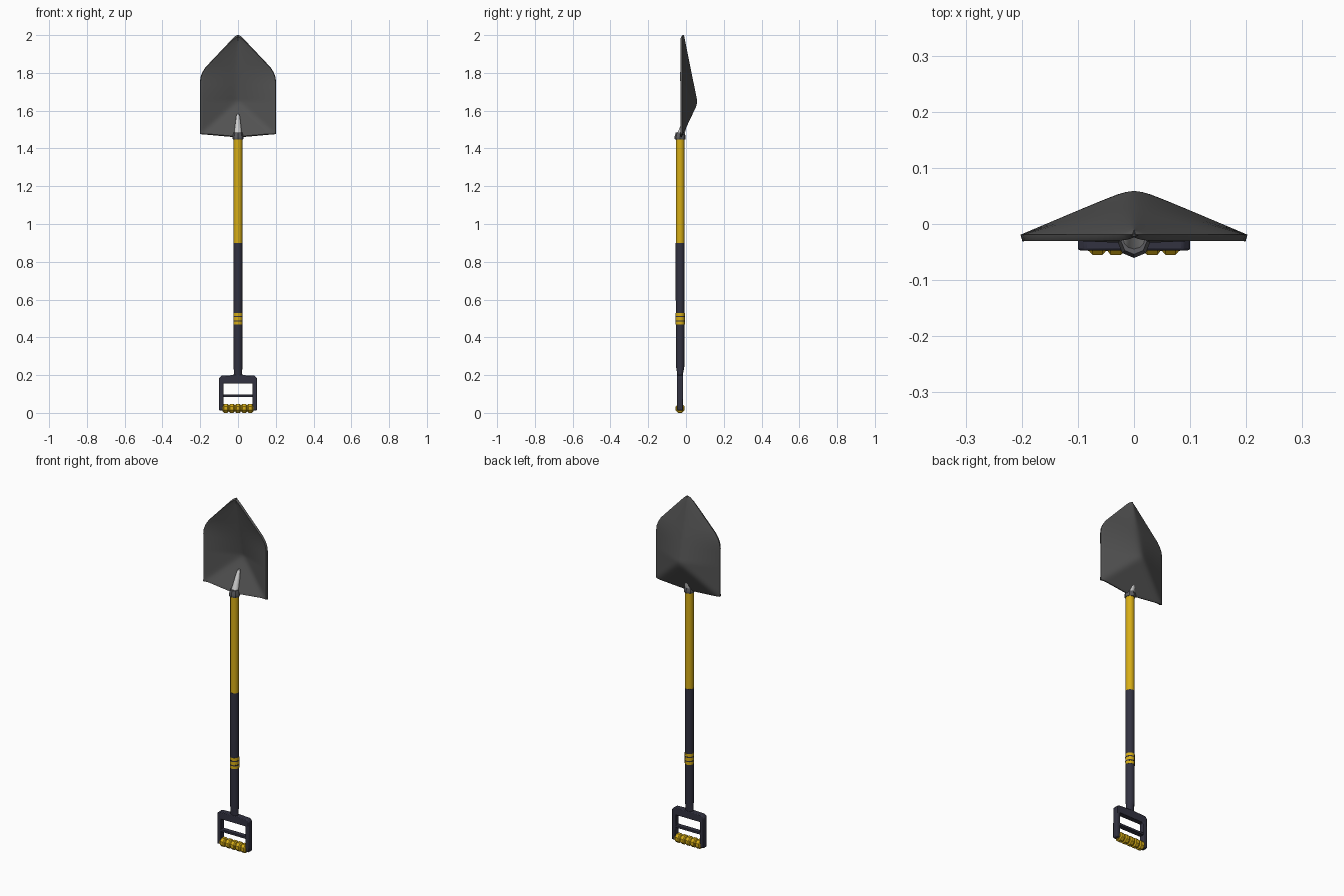
import bpy, bmesh, math
from mathutils import Vector

if "Cube" in bpy.data.objects:
    bpy.data.objects.remove(bpy.data.objects["Cube"])

AX = -0.031  # y of the shaft axis


def mat(name, r, g, b):
    m = bpy.data.materials.new(name)
    m.diffuse_color = (r, g, b, 1)
    m.use_nodes = True
    m.node_tree.nodes["Principled BSDF"].inputs["Base Color"].default_value = m.diffuse_color
    return m


YELLOW = mat("yellow", 0.68, 0.42, 0.008)
DARK = mat("dark_navy", 0.032, 0.032, 0.052)
STEEL = mat("blade_grey", 0.085, 0.085, 0.085)
LIGHT = mat("light_steel", 0.60, 0.60, 0.60)
COLLAR = mat("collar_grey", 0.11, 0.11, 0.12)


def finish(bm, name, mats, angle=35, fix=True):
    if fix:
        bmesh.ops.recalc_face_normals(bm, faces=bm.faces[:])
    me = bpy.data.meshes.new(name)
    bm.to_mesh(me)
    bm.free()
    ob = bpy.data.objects.new(name, me)
    bpy.context.collection.objects.link(ob)
    for m in mats:
        me.materials.append(m)
    bpy.ops.object.select_all(action='DESELECT')
    ob.select_set(True)
    bpy.context.view_layer.objects.active = ob
    bpy.ops.object.shade_smooth_by_angle(angle=math.radians(angle))
    return ob


def loft(name, m, rings, sides=12, axis='z', angle=35, phase=0.0):
    """Closed tube; rings are (centre, radius_a, radius_b) along z or x."""
    bm = bmesh.new()
    loops = []
    for c, ra, rb in rings:
        loop = []
        for i in range(sides):
            a = 2 * math.pi * (i + phase) / sides
            u, v = ra * math.cos(a), rb * math.sin(a)
            off = (u, v, 0) if axis == 'z' else (0, u, v)
            loop.append(bm.verts.new(Vector(c) + Vector(off)))
        loops.append(loop)
    for p, q in zip(loops, loops[1:]):
        for i in range(sides):
            j = (i + 1) % sides
            bm.faces.new((p[i], p[j], q[j], q[i]))
    bm.faces.new(loops[0])
    bm.faces.new(loops[-1])
    return finish(bm, name, [m], angle)


def extrude_outline(name, m, pts, depth, bevel):
    """Front (x, z) outline extruded in y around the shaft axis."""
    bm = bmesh.new()
    f = bm.faces.new([bm.verts.new((x, AX - depth / 2, z)) for x, z in pts])
    r = bmesh.ops.extrude_face_region(bm, geom=[f])
    vs = [v for v in r['geom'] if isinstance(v, bmesh.types.BMVert)]
    bmesh.ops.translate(bm, verts=vs, vec=(0, depth, 0))
    ob = finish(bm, name, [m], 30)
    b = ob.modifiers.new("bevel", 'BEVEL')
    b.width, b.segments, b.limit_method = bevel, 2, 'ANGLE'
    return ob


# --- shaft: dark lower half, yellow upper half
loft("lower_shaft", DARK, [((0, AX, z), a, b) for z, a, b in
     [(0.185, 0.026, 0.015), (0.21, 0.022, 0.016), (0.25, 0.023, 0.023), (0.9, 0.0235, 0.0235)]])
loft("upper_shaft", YELLOW, [((0, AX, z), 0.0228, 0.0228) for z in (0.895, 1.462)])

# --- plain yellow band with thin dark rings
loft("shaft_band", YELLOW, [((0, AX, z), 0.0245, 0.0245) for z in (0.468, 0.53)])
for n, z in enumerate((0.487, 0.511)):
    loft("band_ring_%d" % n, DARK, [((0, AX, z + d), 0.025, 0.025) for d in (-0.003, 0.003)])

# --- collar and tapered socket
loft("collar", COLLAR, [((0, AX, z), r, r) for z, r in
     [(1.447, 0.027), (1.453, 0.0295), (1.462, 0.0295), (1.485, 0.023)]], sides=8)
loft("socket", LIGHT, [((0, -0.028, 1.475), 0.021, 0.021), ((0, 0.004, 1.57), 0.010, 0.010),
                       ((0, 0.010, 1.582), 0.006, 0.006)])

# --- blade: dished sheet with a spine and a sloping lower facet
OUTLINE = [(1.458, 0.202), (1.75, 0.202), (1.78, 0.198), (1.805, 0.188), (1.83, 0.172),
           (1.885, 0.12), (1.98, 0.030), (1.995, 0.014), (2.0, 0.003)]


def half_width(z):
    for (z0, w0), (z1, w1) in zip(OUTLINE, OUTLINE[1:]):
        if z <= z1:
            return w0 + (w1 - w0) * max(0, z - z0) / (z1 - z0)
    return OUTLINE[-1][1]


def smooth_min(a, b, k=0.010):
    h = max(k - abs(a - b), 0) / k
    return min(a, b) - h * h * k / 4


def blade_y(u, z):
    edge, peak = -0.019, 0.067
    spine = peak if z < 1.65 else peak + (-0.010 - peak) * (z - 1.65) / 0.35
    ridge = math.sqrt(u * u + 0.008) - 0.004      # rounded spine
    side = edge + (spine - edge) * (1 - min(1, ridge))
    low = edge + (peak - edge) * (z - 1.468) / 0.182
    return max(smooth_min(side, low), edge - 0.004)


zs = [1.458 + 0.292 * i / 24 for i in range(24)] + [1.75, 1.765, 1.78, 1.792, 1.805, 1.818,
     1.83, 1.85, 1.868, 1.885, 1.91, 1.935, 1.96, 1.98, 1.989, 1.995, 2.0]
NU = 28
bm = bmesh.new()
grid = []
for z in zs:
    row = []
    for i in range(NU + 1):
        u = -1 + 2 * i / NU
        zz = z + 0.018 * abs(u) * max(0, (1.75 - z) / 0.292)  # lower edge rises to the corners
        row.append(bm.verts.new((u * half_width(z), blade_y(u, zz), zz)))
    grid.append(row)
for p, q in zip(grid, grid[1:]):
    for i in range(NU):
        bm.faces.new((p[i + 1], p[i], q[i], q[i + 1]))   # normals face +y
blade = finish(bm, "blade", [STEEL], 45, fix=False)
s = blade.modifiers.new("thickness", 'SOLIDIFY')
s.thickness, s.offset = 0.012, -1
b = blade.modifiers.new("rounded_rim", 'BEVEL')
b.width, b.segments, b.limit_method, b.angle_limit = 0.003, 2, 'ANGLE', math.radians(50)

# --- handle frame: upside-down U with chamfered shoulders
right = [(0.024, 0.2), (0.088, 0.197), (0.1, 0.185), (0.1, 0.012), (0.077, 0.012), (0.077, 0.156)]
extrude_outline("handle_frame", DARK, right + [(-x, z) for x, z in reversed(right)], 0.032, 0.004)

# --- thin crossbar
extrude_outline("crossbar", DARK, [(-0.08, 0.084), (0.08, 0.084), (0.08, 0.097), (-0.08, 0.097)],
                0.028, 0.002)

# --- grip core and five finger lobes
loft("grip_core", YELLOW, [((x, AX, 0.024), 0.019, 0.019) for x in (-0.082, 0.082)],
     sides=8, axis='x', phase=0.5)
for n in range(5):
    cx = 0.0325 * (n - 2)
    loft("grip_lobe_%d" % n, YELLOW, [((cx + d, AX, 0.024), r, r) for d, r in
         [(-0.014, 0.020), (-0.009, 0.026), (0.009, 0.026), (0.014, 0.020)]],
         sides=8, axis='x', angle=20, phase=0.5)
